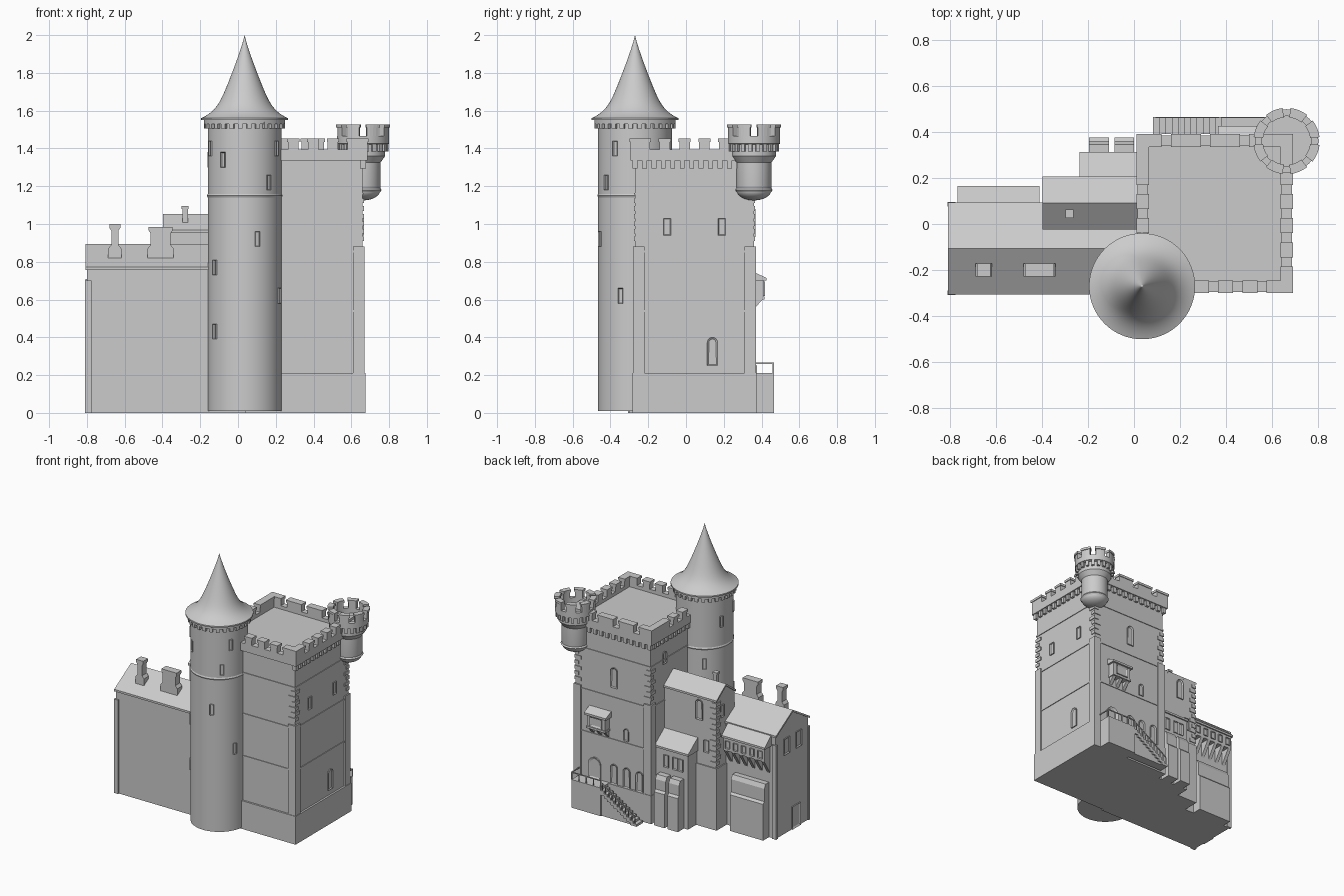
import bpy, bmesh
from math import sin, cos, pi, radians
from mathutils import Matrix, Vector

if "Cube" in bpy.data.objects:
    bpy.data.objects.remove(bpy.data.objects["Cube"])

stone = bpy.data.materials.new("grey stone")
stone.use_nodes = True
grey = (0.6, 0.6, 0.6, 1)
stone.diffuse_color = grey
stone.node_tree.nodes["Principled BSDF"].inputs["Base Color"].default_value = grey

FRONT, EAST, BACK, WEST = 0, pi / 2, pi, -pi / 2


def finish(name, bm):
    bmesh.ops.recalc_face_normals(bm, faces=bm.faces)
    mesh = bpy.data.meshes.new(name)
    bm.to_mesh(mesh)
    bm.free()
    mesh.materials.append(stone)
    ob = bpy.data.objects.new(name, mesh)
    bpy.context.collection.objects.link(ob)
    return ob


def span(centre, width):
    return centre - width / 2, centre + width / 2


def widen(ends, amount):
    return ends[0] - amount, ends[1] + amount


def add_prism(bm, axis, profile, ends):
    """Extrude a flat profile along an axis between two ends."""
    start, stop = ends
    place = {"x": lambda p, t: (t, *p),
             "y": lambda p, t: (p[0], t, p[1]),
             "z": lambda p, t: (*p, t)}[axis]
    face = bm.faces.new([bm.verts.new(place(p, start)) for p in profile])
    extruded = bmesh.ops.extrude_face_region(bm, geom=[face])["geom"]
    bmesh.ops.translate(bm, vec=Vector(place((0, 0), stop - start)),
                        verts=[v for v in extruded if isinstance(v, bmesh.types.BMVert)])


def prism(name, axis, profile, ends):
    bm = bmesh.new()
    add_prism(bm, axis, profile, ends)
    return finish(name, bm)


def boxes(name, items):
    """Each item holds the x, y and z ends of one block."""
    bm = bmesh.new()
    for (left, right), (near, far), heights in items:
        add_prism(bm, "z", [(left, near), (right, near), (right, far), (left, far)], heights)
    return finish(name, bm)


def box(name, xs, ys, zs, grow=0):
    return boxes(name, [(widen(xs, grow), widen(ys, grow), zs)])


def lathe(name, centre, profile, steps=64):
    bm = bmesh.new()
    verts = [bm.verts.new((centre[0] + r, centre[1], z)) for r, z in profile]
    edges = [bm.edges.new(pair) for pair in zip(verts, verts[1:])]
    bmesh.ops.spin(bm, geom=verts + edges, cent=(*centre, 0), axis=(0, 0, 1), angle=2 * pi, steps=steps)
    bmesh.ops.remove_doubles(bm, verts=bm.verts, dist=0.0002)
    ob = finish(name, bm)
    bpy.context.view_layer.objects.active = ob
    ob.select_set(True)
    bpy.ops.object.shade_smooth_by_angle(angle=radians(32))
    ob.select_set(False)


def ring_blocks(name, centre, inner, outer, zs, count, fill):
    bm = bmesh.new()
    for i in range(count):
        turns = [2 * pi * (i + 0.5 + fill * (k / 4 - 0.5)) / count for k in range(5)]
        arc = [(outer, t) for t in turns] + [(inner, t) for t in reversed(turns)]
        add_prism(bm, "z", [(centre[0] + r * cos(t), centre[1] + r * sin(t)) for r, t in arc], zs)
    finish(name, bm)


def window(name, position, size, facing, arched=False):
    """Raised frame with a sunk pane, its sill centred on the position."""
    width, height = size
    half = width / 2
    profile = [(-half, 0), (half, 0)]
    if arched:
        turns = [pi * k / 8 for k in range(9)]
        profile += [(half * cos(t), height - half + half * sin(t)) for t in turns]
    else:
        profile += [(half, height), (-half, height)]
    bm = bmesh.new()
    add_prism(bm, "y", profile, (-0.008, 0.012))
    bmesh.ops.recalc_face_normals(bm, faces=bm.faces)
    pane = min(bm.faces, key=lambda f: f.calc_center_median().y)
    bmesh.ops.inset_region(bm, faces=[pane], thickness=width / 6)
    bmesh.ops.translate(bm, vec=(0, 0.007, 0), verts=pane.verts)
    bm.transform(Matrix.Translation(position) @ Matrix.Rotation(facing, 4, "Z"))
    finish(name, bm)


def quoins(name, corner, outward, low, high):
    """Alternating long and short corner stones."""
    items, z, pitch = [], low, 0.04
    lengths = [0.05, 0.03]
    while z < high:
        xs, ys = [sorted((c + o * 0.006, c - o * length)) for c, o, length in zip(corner, outward, lengths)]
        items.append((xs, ys, (z, z + pitch * 0.6)))
        z += pitch
        lengths.reverse()
    boxes(name, items)


def brackets(name, xs, wall, depth, top, drop):
    bm = bmesh.new()
    for x in xs:
        add_prism(bm, "x", [(wall, top), (wall + depth, top), (wall, top - drop)], span(x, 0.025))
    finish(name, bm)


def lean_roof(name, xs, wall, eave, high, low):
    prism(name, "x", [(wall, high), (eave, low), (eave, low - 0.015), (wall, low - 0.015)], xs)


def gabled(name, xs, ys, eave, ridge, verge=0.008, thick=0.015):
    middle = sum(ys) / 2
    near, far = ys
    prism(name, "x", [(near, 0), (far, 0), (far, eave), (middle, ridge - thick), (near, eave)], xs)
    near, far = widen(ys, verge)
    upper = [(near, eave), (middle, ridge), (far, eave)]
    lower = [(y, z - thick) for y, z in reversed(upper)]
    prism(name + "_roof", "x", upper + lower, (xs[0] - verge, xs[1]))


def stepped_buttress(name, xs, wall, face, shoulder, top, step=0.015):
    prism(name, "x", [(wall, 0), (face, 0), (face, shoulder), (face - step, shoulder + step),
                      (face - step, top - 2 * step), (face - 2 * step, top), (wall, top)], xs)


# Round tower with a flared conical roof
tower, radius, band, eaves, tip = (0.035, -0.27), 0.195, 1.15, 1.56, 2.0
lathe("round_tower", tower, [(0, 0.01), (radius, 0.01), (radius, eaves), (0, eaves)])
lathe("tower_band", tower, [(radius + d, band + z) for d, z in ((0, -0.01), (0.005, 0), (0, 0.01))])
ring_blocks("tower_corbels", tower, radius - 0.01, radius + 0.02, (eaves - 0.055, eaves - 0.02), 28, 0.5)
lathe("tower_cornice", tower, [(radius, eaves - 0.03), (radius + 0.02, eaves - 0.03), (radius + 0.02, eaves)])
rises = [(i / 24) ** 1.5 for i in range(25)]
cone = [(0.165 * (1 - t) ** 1.15 + 0.065 * (1 - t) ** 12, eaves + t * (tip - eaves)) for t in rises]
lathe("tower_roof", tower, [(0, eaves - 0.01), (cone[0][0], eaves - 0.01)] + cone)
lathe("roof_finial", tower, [(0.008, 1.93), (0.012, 1.95), (0.005, 1.97), (0, tip)], 16)
slit = (0.026, 0.08)
for degrees, z in [(-35, 1.3), (40, 1.18), (20, 0.88), (-53, 0.73), (67, 0.58), (-53, 0.39),
                   (-67, 1.36), (58, 1.36), (-145, 1), (-110, 1.3)]:
    turn = radians(degrees)
    window("tower_slit", (tower[0] + radius * sin(turn), tower[1] - radius * cos(turn), z), slit, turn)

# Square keep with plinth, string courses, corner piers and quoins
west, east, south, north = 0.04, 0.66, -0.27, 0.36
keep = (west, east), (south, north)
plinth, shoulder, cornice, deck = 0.21, 0.88, 1.335, 1.37
box("keep_walls", *keep, (0, deck))
box("keep_plinth", *keep, (0, plinth), grow=0.014)
for z in (0.535, 0.85, 1.155):
    box("keep_string_course", *keep, (z, z + 0.01), grow=0.005)
for x, y, right, back in [(east, south, 1, -1), (east, north, 1, 1), (west, north, -1, 1)]:
    box("keep_corner_pier", span(x - right * 0.02, 0.06), span(y - back * 0.02, 0.06), (0, shoulder))
    quoins("keep_quoins", (x, y), (right, back), shoulder + 0.03, 1.13)

# Battlements: corbels, parapet and capped merlons on each side
outer_x, outer_y = [widen(ends, 0.025) for ends in keep]
thick, gap, parapet = 0.045, 0.05, 1.395


def battlement(axis, ends, across, gaps, corbelled=True):
    def blocks(runs, zs, grow=0, slim=0):
        pairs = [(widen(run, grow), widen(across, grow - slim)) for run in runs]
        return [(*(pair if axis == "x" else pair[::-1]), zs) for pair in pairs]

    edges = [ends[0], *[e for g in gaps for e in span(g, gap)], ends[1]]
    runs = list(zip(edges[::2], edges[1::2]))
    boxes("keep_parapet", blocks([ends], (cornice, parapet)))
    boxes("keep_merlons", blocks(runs, (parapet, 1.435)) + blocks(runs, (1.435, 1.452), grow=0.005))
    if corbelled:
        runs = [span(ends[0] + (i + 0.5) * gap, gap / 2) for i in range(13)]
        boxes("parapet_corbels", blocks(runs, (cornice - 0.04, cornice), slim=0.007))


pitch, corner = 0.105, 0.13
battlement("x", outer_x, (outer_y[0], outer_y[0] + thick),
           [outer_x[1] - corner - i * pitch for i in reversed(range(5))], corbelled=False)
battlement("x", outer_x, (outer_y[1] - thick, outer_y[1]), [0.14 + i * 0.17 for i in range(3)])
for across in ((outer_x[0], outer_x[0] + thick), (outer_x[1] - thick, outer_x[1])):
    battlement("y", outer_y, across, [outer_y[0] + corner + i * pitch for i in range(4)])

# Corner turret on a rounded base
turret, shaft, flare, lip, crown = (0.662, 0.36), 0.092, 0.117, 0.138, 1.465
bowl = [(shaft * sin(pi * k / 16), 1.18 - 0.055 * cos(pi * k / 16)) for k in range(9)]
lathe("corner_turret", turret, bowl + [(shaft, 1.325), (flare, 1.36), (flare, 1.42), (lip, 1.425), (lip, crown),
                                       (lip - 0.03, crown), (lip - 0.03, 1.43), (0, 1.43)], 48)
lathe("turret_band", turret, [(shaft, 1.17), (shaft + 0.007, 1.18), (shaft, 1.19)], 48)
ring_blocks("turret_corbels", turret, shaft, lip - 0.004, (1.385, 1.425), 20, 0.5)
ring_blocks("turret_merlons", turret, lip - 0.03, lip, (crown, 1.51), 8, 0.62)
ring_blocks("turret_merlon_caps", turret, lip - 0.035, lip + 0.006, (1.51, 1.527), 8, 0.7)

# Keep windows and door
arch, small = (0.055, 0.15), (0.04, 0.09)
window("side_arched_window", (east, 0.14, 0.25), arch, EAST, arched=True)
for y in (-0.1, 0.19):
    window("side_upper_window", (east, y, 0.94), small, EAST)
window("back_door", (0.5, north, plinth), (0.1, 0.16), BACK, arched=True)
for x, z in [(0.34, plinth), (0.235, plinth), (0.13, plinth), (0.34, 0.93)]:
    window("back_arched_window", (x, north, z), arch, BACK, arched=True)
window("back_small_window", (0.24, north, 0.56), small, BACK, arched=True)
window("west_window", (west, 0.2, 1.13), small, WEST, arched=True)

# Oriel bay on brackets
bay, bay_face, bay_floor = 0.455, 0.41, 0.6
box("oriel", span(bay, 0.15), (north, bay_face), (bay_floor, 0.705))
box("oriel_sill", span(bay, 0.16), (north, bay_face + 0.006), (bay_floor, bay_floor + 0.015))
lean_roof("oriel_roof", span(bay, 0.18), north, bay_face + 0.015, 0.745, 0.715)
brackets("oriel_brackets", [bay + i * 0.06 for i in (-1, 0, 1)], north, 0.045, bay_floor, 0.05)
window("oriel_window", (bay, bay_face, bay_floor + 0.02), (0.1, 0.075), BACK)

# Entrance landing, stairs and railings
landing, edge, count, rail = (0.38, 0.62), 0.465, 11, 0.05
box("landing", landing, (north, edge), (0, plinth))
tread, rise = 0.027, plinth / (count + 1)
treads = [(landing[0] - (i + 0.5) * tread, plinth - (i + 1) * rise) for i in range(count)]
boxes("stairs", [(span(x, tread), (north + 0.03, edge), (max(0, z - 2 * rise), z)) for x, z in treads])
foot = landing[0] - count * tread
prism("stair_wall", "y", [(landing[0], 0), (landing[0], plinth - 2 * rise), (foot, 0)], (north + 0.03, edge - 0.01))
bars = (edge - 0.006, edge)
boxes("balusters", [(span(x, 0.005), bars, (z, z + rail)) for x, z in treads]
      + [(span(landing[1] - i * 0.06, 0.006), bars, (plinth, plinth + rail)) for i in range(5)])
prism("stair_rail", "y", [(x, z + rail + lift) for lift, ends in ((0, (0, -1)), (0.008, (-1, 0)))
                          for x, z in (treads[i] for i in ends)], bars)
handrail = (plinth + rail, plinth + rail + 0.007)
boxes("landing_rail", [(landing, bars, handrail), (span(landing[1], 0.006), (north, edge), handrail)])

# Long house with pitched roof, corner piers and chimneys
house_x, house_y, eave = (-0.8, west), (-0.298, 0.085), 0.772
gabled("house", house_x, house_y, eave, 0.893)
for y in house_y:
    box("house_corner_pier", (-0.81, -0.775), span(y, 0.02), (0, 0.7))
for y in (-0.04, -0.18):
    window("gable_window", (house_x[0], y, 0.59), (0.065, 0.12), WEST)
window("gable_door", (house_x[0], -0.15, 0), (0.1, 0.17), WEST)
for x, width, top in [(-0.652, 0.058, 1.0), (-0.41, 0.125, 0.985)]:
    half = width / 2
    side = [(half + 0.006, 0.8), (half + 0.006, 0.87), (half - 0.01, 0.89), (half - 0.01, top - 0.035),
            (half, top - 0.02), (half, top)]
    outline = [(x + w, z) for w, z in side] + [(x - w, z) for w, z in reversed(side)]
    prism("house_chimney", "y", outline, span(-0.2, 0.056))

# Overhanging gallery on brackets, with a stepped buttress below
gallery, face, floor, bays = (-0.755, -0.42), 0.155, 0.59, 5
back = house_y[1]
box("gallery", gallery, (back, face), (floor, 0.69))
lean_roof("gallery_roof", widen(gallery, 0.01), back, face + 0.01, eave, 0.7)
pitch = (gallery[1] - gallery[0]) / bays
brackets("gallery_brackets", [gallery[0] + 0.0125 + i * (pitch - 0.005) for i in range(bays + 1)],
         back, face - back, floor, 0.11)
for i in range(bays):
    window("gallery_window", (gallery[0] + (i + 0.5) * pitch, face, floor + 0.02), (0.036, 0.055), BACK)
stepped_buttress("house_buttress", (-0.745, -0.47), back, face, 0.27, 0.41)

# Tall gabled block against the keep
block_x, block_y = (-0.388, west), (-0.015, 0.198)
gabled("gabled_block", block_x, block_y, 0.968, 1.053)
box("gabled_block_plinth", block_x, block_y, (0, 0.46), grow=0.008)
quoins("gabled_block_quoins", (block_x[0], block_y[1]), (-1, 1), 0.48, 0.93)
for name, width, zs in (("ridge_chimney", 0.03, (0.98, 1.08)), ("ridge_chimney_cap", 0.036, (1.08, 1.095))):
    box(name, span(-0.28, width), span(0.045, width), zs)
window("block_arched_window", (-0.25, block_y[1], 0.79), arch, BACK, arched=True)
window("block_window", (-0.31, block_y[1], 0.56), small, BACK)
window("block_side_window", (block_x[0], 0.13, 0.82), small, WEST)

# Low lean-to with paired buttresses
lean_x, lean_face = (-0.228, west), 0.302
box("lean_to", lean_x, (block_y[1], lean_face), (0, 0.56))
lean_roof("lean_to_roof", widen(lean_x, 0.008), block_y[1], lean_face + 0.01, 0.65, 0.565)
for x in (-0.17, -0.125, -0.05):
    window("lean_to_window", (x, lean_face, 0.42), small, BACK)
for x in (-0.152, -0.042):
    stepped_buttress("lean_to_buttress", span(x, 0.085), lean_face, 0.375, 0.25, 0.37)
